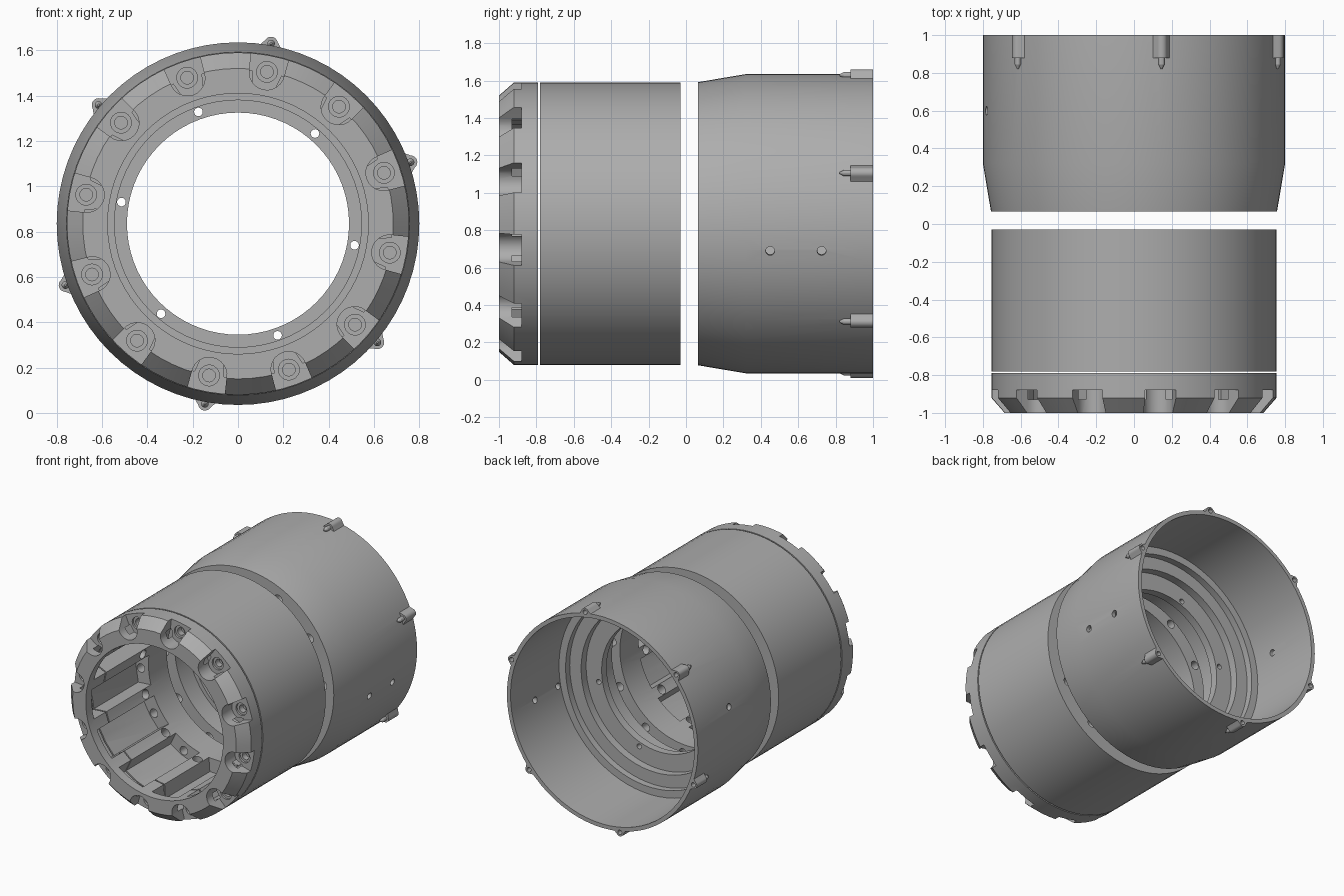
import bpy, bmesh
from math import cos, sin, pi, radians, atan2
from mathutils import Matrix, Vector

if "Cube" in bpy.data.objects:
    bpy.data.objects.remove(bpy.data.objects["Cube"])

AXIS_Z = 0.835
BOLT = 19.2            # angle of the first bolt, degrees
BETWEEN = BOLT - 15    # angle of the first pocket between bolts

metal = bpy.data.materials.new("grey metal")
metal.use_nodes = True
GREY = (0.42, 0.42, 0.42, 1)
metal.diffuse_color = GREY
metal.node_tree.nodes["Principled BSDF"].inputs["Base Color"].default_value = GREY


def finish(bm, name):
    bmesh.ops.recalc_face_normals(bm, faces=bm.faces)
    mesh = bpy.data.meshes.new(name)
    bm.to_mesh(mesh)
    bm.free()
    mesh.materials.append(metal)
    ob = bpy.data.objects.new(name, mesh)
    bpy.context.collection.objects.link(ob)
    return ob


def lathe(name, profile, steps=72):
    """Closed (radius, y) profile turned about the long axis."""
    bm = bmesh.new()
    verts = [bm.verts.new((r, y, AXIS_Z)) for r, y in profile]
    edges = [bm.edges.new((verts[i - 1], verts[i])) for i in range(len(verts))]
    bmesh.ops.spin(bm, geom=verts + edges, cent=(0, 0, AXIS_Z), axis=(0, 1, 0),
                   angle=2 * pi, steps=steps, use_merge=True)
    bmesh.ops.remove_doubles(bm, verts=bm.verts, dist=1e-5)
    return finish(bm, name)


def disc(centre, radius, n=20):
    return [(centre + radius * cos(2 * pi * i / n), radius * sin(2 * pi * i / n))
            for i in range(n)]


def prisms(name, outline, y0, y1, first, count):
    """Radial/tangential outline extruded along y, repeated round the axis."""
    bm = bmesh.new()
    for k in range(count):
        a = radians(first + 360 * k / count)
        base = [bm.verts.new((u * cos(a) - v * sin(a), y0,
                              AXIS_Z + u * sin(a) + v * cos(a))) for u, v in outline]
        face = bm.faces.new(base)
        out = bmesh.ops.extrude_face_region(bm, geom=[face])
        moved = [g for g in out["geom"] if isinstance(g, bmesh.types.BMVert)]
        bmesh.ops.translate(bm, verts=moved, vec=(0, y1 - y0, 0))
    return finish(bm, name)


def pegs(name, places, r0, r1, radius):
    """Radial cylinders at (angle, y) places."""
    bm = bmesh.new()
    for angle, y in places:
        a = radians(angle)
        d = Vector((cos(a), 0, sin(a)))
        mid = d * (r0 + r1) / 2 + Vector((0, y, AXIS_Z))
        m = Matrix.Translation(mid) @ d.to_track_quat('Z', 'Y').to_matrix().to_4x4()
        bmesh.ops.create_cone(bm, cap_ends=True, segments=16, radius1=radius,
                              radius2=radius, depth=r1 - r0, matrix=m)
    return finish(bm, name)


def cut(target, *cutters):
    bpy.context.view_layer.objects.active = target
    for c in cutters:
        mod = target.modifiers.new("cut", 'BOOLEAN')
        mod.operation, mod.solver, mod.object = 'DIFFERENCE', 'EXACT', c
        bpy.ops.object.modifier_apply(modifier=mod.name)
        bpy.data.objects.remove(c)


def smooth(ob):
    bpy.ops.object.select_all(action='DESELECT')
    ob.select_set(True)
    bpy.context.view_layer.objects.active = ob
    bpy.ops.object.shade_smooth_by_angle(angle=radians(25))


# Pocket outline shared by the front ring and the middle sleeve
pocket = [(0.5, -0.11), (0.67, -0.11), (0.68, 0), (0.67, 0.11), (0.5, 0.11)]

# Front ring: chamfered, with open bolt notches and inner pockets
ring = lathe("front_ring", [(0.575, -1), (0.685, -1), (0.755, -0.92),
                            (0.755, -0.79), (0.575, -0.79)])
arc = [(0.68 + 0.078 * cos(t), 0.078 * sin(t))
       for t in (pi / 2 + pi * i / 12 for i in range(13))]
notch = [(0.85, 0.092)] + arc + [(0.85, -0.092)]
cut(ring,
    prisms("notch_cutter", notch, -1.1, -0.88, BOLT, 12),
    prisms("counterbore_cutter", disc(0.682, 0.046), -0.95, -0.865, BOLT, 12),
    prisms("bolt_hole_cutter", disc(0.682, 0.028), -0.95, -0.82, BOLT, 12),
    prisms("pocket_cutter", pocket, -0.93, -0.7, BETWEEN, 12))

# Middle sleeve: long pockets, through holes to the back, radial holes in the ribs
sleeve = lathe("middle_sleeve", [(0.575, -0.78), (0.755, -0.78),
                                 (0.755, -0.03), (0.575, -0.03)])
cut(sleeve,
    prisms("pocket_cutter", pocket, -0.9, -0.25, BETWEEN, 12),
    prisms("through_hole_cutter", disc(0.64, 0.032), -0.4, 0.1, BETWEEN, 12),
    pegs("rib_hole_cutter", [(BOLT + 30 * k, -0.33) for k in range(12)],
         0.5, 0.66, 0.035))

# Rear housing: flared shell with an inner stepped flange
housing = lathe("rear_housing", [
    (0.757, 0.065), (0.80, 0.32), (0.80, 1), (0.77, 1), (0.77, 0.42),
    (0.715, 0.42), (0.715, 0.37), (0.62, 0.37), (0.62, 0.31), (0.49, 0.31),
    (0.49, 0.25), (0.545, 0.25), (0.545, 0.22), (0.575, 0.22), (0.575, 0.065)])
cut(housing,
    prisms("face_hole_cutter", disc(0.665, 0.035), -0.1, 0.18, BETWEEN, 12),
    prisms("flange_hole_cutter", disc(0.523, 0.019), 0.2, 0.4, 49.5, 6),
    pegs("side_hole_cutter", [(-10.5, 0.45), (-10.5, 0.725), (167.5, 0.6)],
         0.7, 0.9, 0.024))

# Rear lugs with blind holes, each carrying a small pointed pin
tip = [(0.808 + 0.03 * cos(t), 0.03 * sin(t))
       for t in (-1.2 + 2.4 * i / 8 for i in range(9))]
lugs = prisms("rear_lugs", [(0.78, -0.06)] + tip + [(0.78, 0.06)], 0.88, 1, 79.6, 6)
for c in (lugs, housing):
    cut(c, prisms("lug_hole_cutter", disc(0.808, 0.017), 0.9, 1.1, 79.6, 6))

bm = bmesh.new()
for k in range(6):
    a = radians(79.6 + 60 * k)
    for r1, r2, y0, y1 in ((0.017, 0.017, 0.845, 0.89), (0.017, 0.004, 0.82, 0.845)):
        # The cone axis turns from z to -y, so its second radius faces the front
        m = (Matrix.Translation((0.808 * cos(a), (y0 + y1) / 2, AXIS_Z + 0.808 * sin(a)))
             @ Matrix.Rotation(pi / 2, 4, 'X'))
        bmesh.ops.create_cone(bm, cap_ends=True, segments=14, radius1=r1,
                              radius2=r2, depth=y1 - y0, matrix=m)
pins = finish(bm, "lug_pins")

for part in (ring, sleeve, housing, lugs, pins):
    smooth(part)
